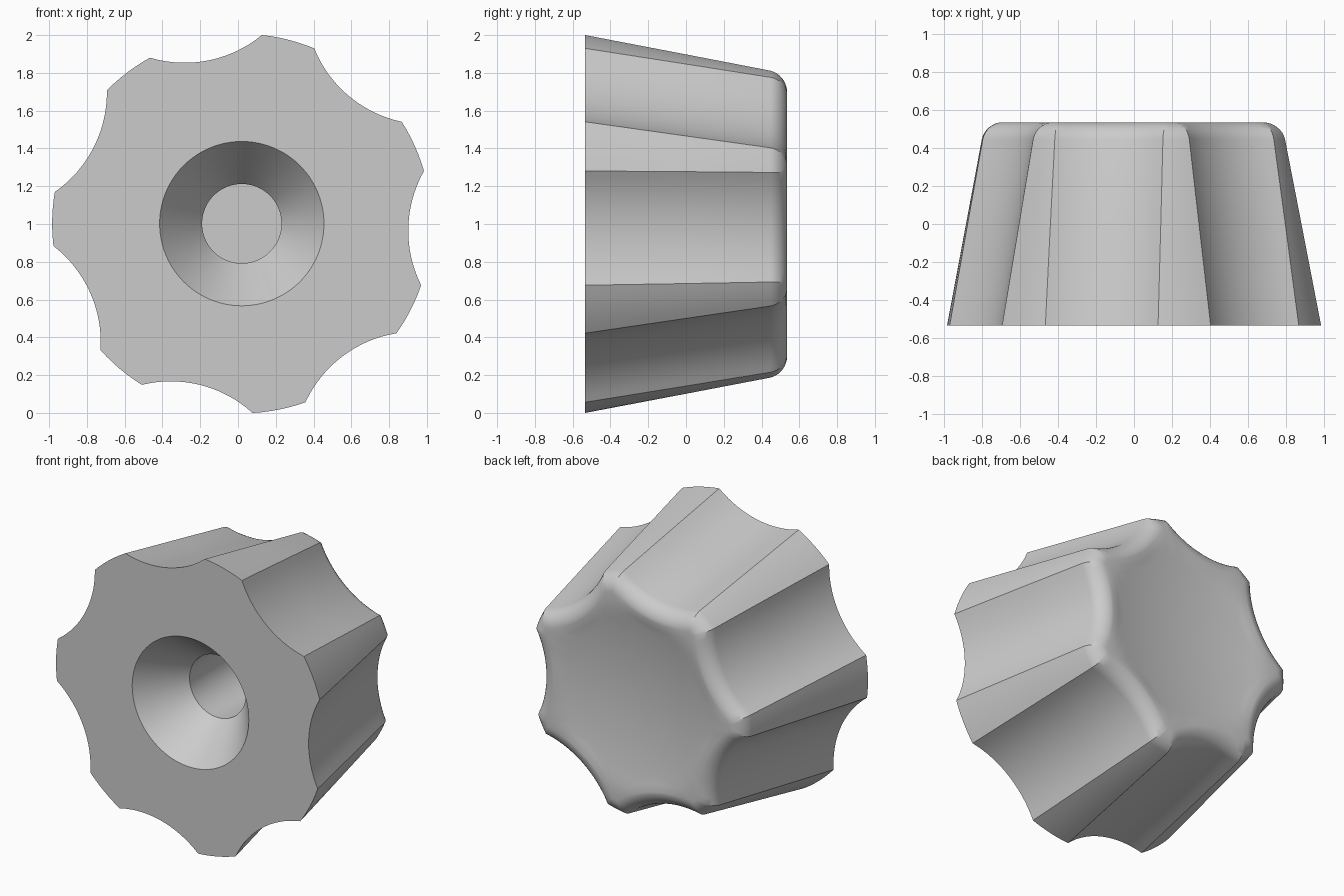
import bpy
import bmesh
from math import sin, cos, acos, sqrt, pi, radians

if "Cube" in bpy.data.objects:
    bpy.data.objects.remove(bpy.data.objects["Cube"], do_unlink=True)

LOBES = 7
LOBE_STEPS, SCALLOP_STEPS = 6, 18
PITCH = 2 * pi / LOBES
PHASE = radians(24.3)
CX, CZ = 0.02, 1.002
FRONT, BACK = -0.535, 0.535
FILLET = 0.09
SCALLOP_R = 0.645


def scalloped(y, inset=0.0):
    """Polar outline (angle, radius) of the tapered, fluted body at depth y."""
    taper = 1.004 - 0.187 * (y - FRONT)
    outer, cutter, dist = taper - inset, SCALLOP_R + inset, taper + 0.523
    half = acos((dist**2 + outer**2 - cutter**2) / (2 * dist * outer))
    lobe = PITCH / 2 - half
    outline = []
    for k in range(LOBES):
        c = PHASE + k * PITCH
        for i in range(LOBE_STEPS):
            outline.append((c - lobe + 2 * lobe * i / LOBE_STEPS, outer))
        for i in range(SCALLOP_STEPS):
            u = -half + 2 * half * i / SCALLOP_STEPS
            r = dist * cos(u) - sqrt(cutter**2 - (dist * sin(u))**2)
            outline.append((c + PITCH / 2 + u, r))
    return outline


bm = bmesh.new()


def add_ring(outline, depth):
    """Ring of vertices; depth is a function of radius."""
    return [bm.verts.new((CX + r * cos(a), depth(r), CZ + r * sin(a)))
            for a, r in outline]


def circle(radius, y):
    return add_ring([(a, radius) for a, r in scalloped(FRONT)], lambda r: y)


def dish(r):
    return BACK - 0.06 * max(0.0, 1 - (r / 0.62)**2)


# Blind hole: floor, straight bore and countersink
rings = [circle(0.21, 0.3), circle(0.21, -0.245), circle(0.435, FRONT)]

# Fluted side and rounded back edge
rings.append(add_ring(scalloped(FRONT), lambda r: FRONT))
rings.append(add_ring(scalloped(0.0), lambda r: 0.0))
for i in range(9):
    phi = pi / 2 * i / 8
    y = BACK - FILLET + FILLET * sin(phi)
    rings.append(add_ring(scalloped(y, FILLET * (1 - cos(phi))), lambda r: y))

# Shallow dished back
rim = scalloped(BACK, FILLET)
for i in range(1, 12):
    s = 1 - i / 12
    rings.append(add_ring([(a, r * s) for a, r in rim], dish))

for a, b in zip(rings, rings[1:]):
    for i in range(len(a)):
        j = (i + 1) % len(a)
        bm.faces.new((a[i], a[j], b[j], b[i]))
bm.faces.new(rings[0])
centre = bm.verts.new((CX, dish(0), CZ))
last = rings[-1]
for i in range(len(last)):
    bm.faces.new((last[i], last[(i + 1) % len(last)], centre))
bmesh.ops.recalc_face_normals(bm, faces=bm.faces)

mesh = bpy.data.meshes.new("knob")
bm.to_mesh(mesh)
bm.free()
knob = bpy.data.objects.new("knob", mesh)
bpy.context.collection.objects.link(knob)

# Plain grey
grey = bpy.data.materials.new("light grey")
grey.use_nodes = True
colour = (0.6, 0.6, 0.6, 1)
grey.diffuse_color = colour
grey.node_tree.nodes["Principled BSDF"].inputs["Base Color"].default_value = colour
mesh.materials.append(grey)

bpy.ops.object.select_all(action="DESELECT")
knob.select_set(True)
bpy.context.view_layer.objects.active = knob
bpy.ops.object.shade_smooth_by_angle(angle=radians(30))
